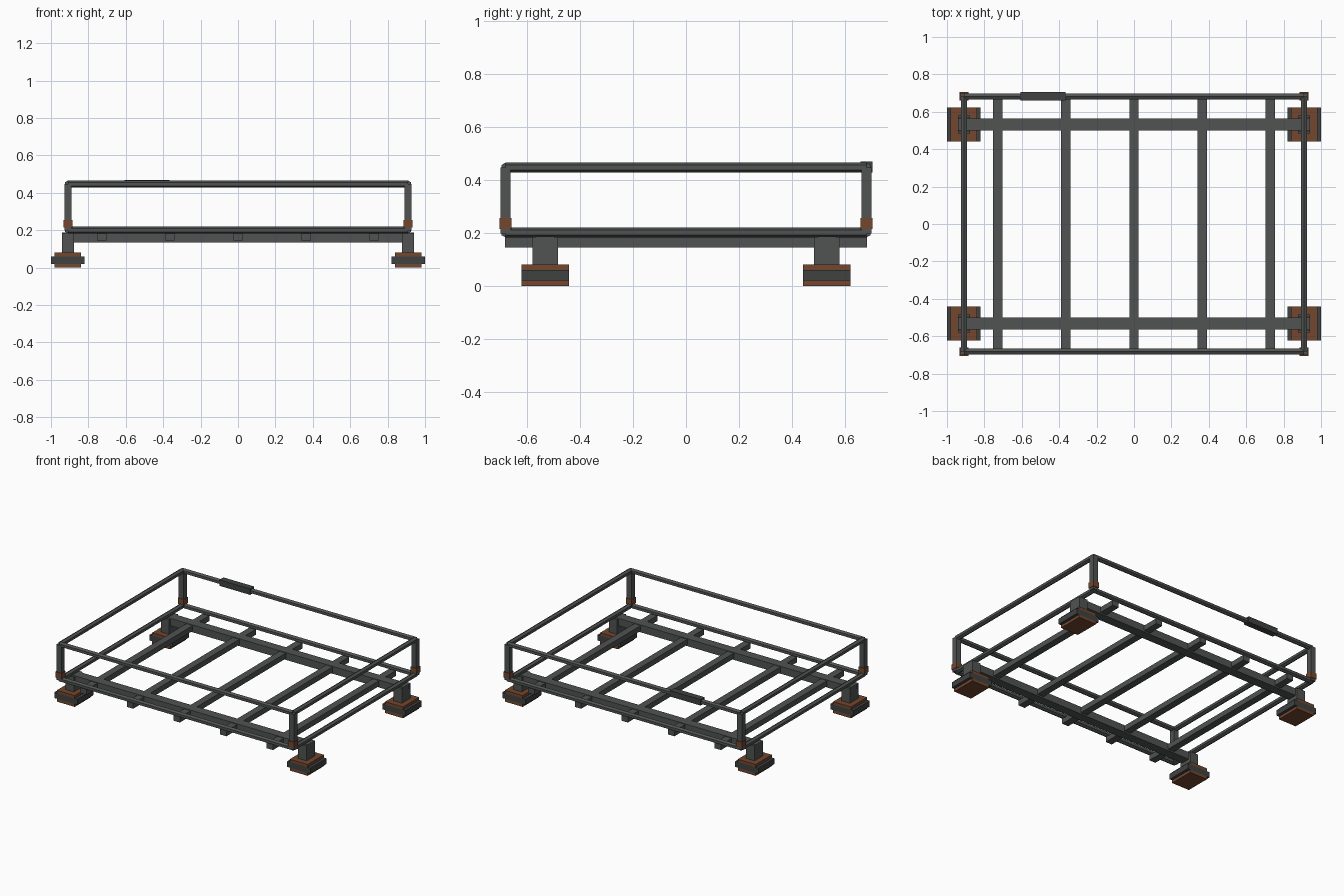
import bpy, math

if "Cube" in bpy.data.objects:
    bpy.data.objects.remove(bpy.data.objects["Cube"])


def material(name, rgb):
    m = bpy.data.materials.new(name)
    m.diffuse_color = (*rgb, 1)
    m.use_nodes = True
    m.node_tree.nodes["Principled BSDF"].inputs["Base Color"].default_value = m.diffuse_color
    return m


STEEL = material("steel", (0.080, 0.087, 0.084))
DARK = material("dark_steel", (0.050, 0.055, 0.052))
RUST = material("rust", (0.170, 0.062, 0.028))


def box(name, lo, hi, mat):
    bpy.ops.mesh.primitive_cube_add(size=1, location=[(a + b) / 2 for a, b in zip(lo, hi)])
    ob = bpy.context.object
    ob.name = name
    ob.scale = [b - a for a, b in zip(lo, hi)]
    ob.data.materials.append(mat)


def centred(name, c, size, mat):
    box(name, [a - s / 2 for a, s in zip(c, size)], [a + s / 2 for a, s in zip(c, size)], mat)


def tube(name, c, length, axis, radius, mat):
    # six-sided tube with an edge pointing straight up
    bpy.ops.mesh.primitive_cylinder_add(vertices=6, radius=radius, depth=length, location=c)
    ob = bpy.context.object
    ob.name = name
    if axis == 'x':
        ob.rotation_euler = (math.pi / 2, 0, math.pi / 2)
    else:
        ob.rotation_euler = (math.pi / 2, 0, 0)
    ob.data.materials.append(mat)


RX, RY = 0.909, 0.682      # rail centre lines
FY = 0.532                 # foot and crossbar centre line

# feet: rust pads around a wider dark plate, with a post on top
for sx in (-1, 1):
    for sy in (-1, 1):
        x, y = sx * 0.91, sy * FY
        centred("foot_pad", (x, y, 0.01), (0.14, 0.18, 0.02), RUST)
        centred("foot_plate", (x, y, 0.04), (0.18, 0.18, 0.04), DARK)
        centred("foot_cap", (x, y, 0.07), (0.14, 0.18, 0.02), RUST)
        centred("foot_post", (sx * RX, y, 0.115), (0.066, 0.097, 0.07), STEEL)
        # clamp cheeks either side of the crossbar
        for s in (-1, 1):
            centred("clamp_cheek", (sx * RX, y + s * 0.041, 0.165), (0.066, 0.015, 0.04), STEEL)

# crossbars
for sy in (-1, 1):
    centred("crossbar", (0, sy * FY, 0.161), (1.884, 0.066, 0.052), STEEL)

# floor slats
for i in range(-2, 3):
    centred("slat", (i * 0.364, 0, 0.164), (0.05, 1.37, 0.038), STEEL)

# lower and upper rail loops
for name, z in (("lower_rail", 0.201), ("upper_rail", 0.447)):
    for s in (-1, 1):
        tube(name + "_long", (0, s * RY, z), 2 * RX, 'x', 0.0185, STEEL)
        tube(name + "_side", (s * RX, 0, z), 2 * RY, 'y', 0.0185, STEEL)

# corner posts with rust collars
for sx in (-1, 1):
    for sy in (-1, 1):
        centred("corner_post", (sx * RX, sy * RY, 0.323), (0.038, 0.038, 0.25), STEEL)
        centred("post_collar", (sx * RX, sy * RY, 0.235), (0.046, 0.046, 0.042), RUST)

# dark repair sleeve on the rear upper rail
centred("rail_sleeve", (-0.487, RY, 0.449), (0.24, 0.045, 0.042), DARK)
